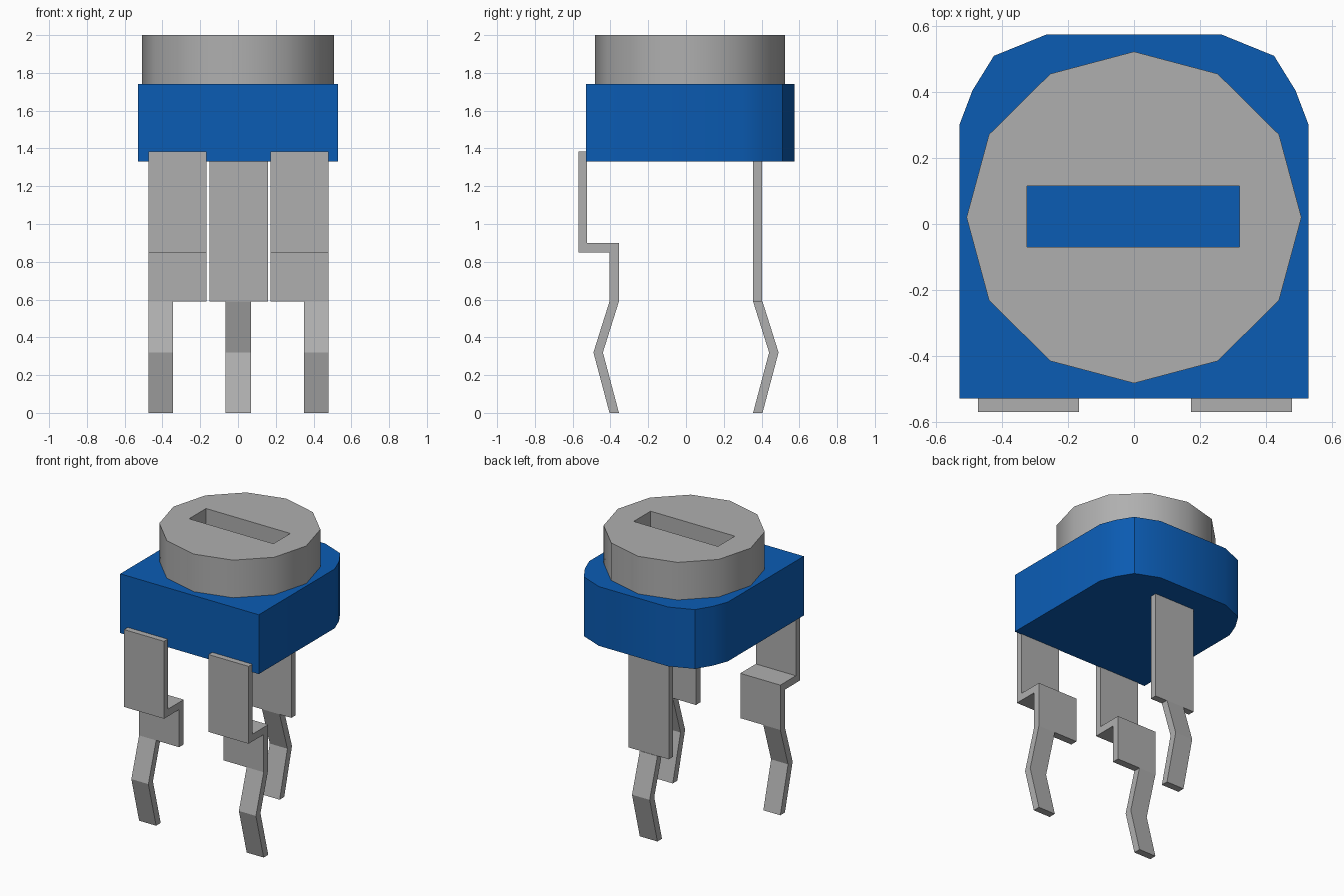
import bpy, bmesh, math
from mathutils import Vector

cube = bpy.data.objects.get("Cube")
if cube:
    bpy.data.objects.remove(cube, do_unlink=True)


def material(name, rgb):
    m = bpy.data.materials.new(name)
    m.use_nodes = True
    m.diffuse_color = (*rgb, 1)
    m.node_tree.nodes["Principled BSDF"].inputs["Base Color"].default_value = (*rgb, 1)
    return m


BLUE = material("blue plastic", (0.0033, 0.107, 0.456))
GREY = material("grey metal", (0.43, 0.43, 0.43))


def finish(bm, name, mat, smooth=False):
    bmesh.ops.recalc_face_normals(bm, faces=bm.faces[:])
    mesh = bpy.data.meshes.new(name)
    bm.to_mesh(mesh)
    bm.free()
    mesh.materials.append(mat)
    ob = bpy.data.objects.new(name, mesh)
    bpy.context.collection.objects.link(ob)
    if smooth:
        bpy.ops.object.select_all(action='DESELECT')
        ob.select_set(True)
        bpy.context.view_layer.objects.active = ob
        bpy.ops.object.shade_smooth_by_angle(angle=math.radians(35))
    return ob


def add_prism(bm, points, offset):
    """Extrude a closed polygon along an offset vector, capped at both ends."""
    face = bm.faces.new([bm.verts.new(p) for p in points])
    ext = bmesh.ops.extrude_face_region(bm, geom=[face], use_keep_orig=True)
    verts = [g for g in ext["geom"] if isinstance(g, bmesh.types.BMVert)]
    bmesh.ops.translate(bm, verts=verts, vec=Vector(offset))


# Housing: square front, chamfered rear corners
half = [(0.53, -0.53), (0.53, 0.30), (0.49, 0.405), (0.425, 0.51), (0.265, 0.575)]
outline = half + [(-x, y) for x, y in reversed(half)]
bm = bmesh.new()
add_prism(bm, [(x, y, 1.33) for x, y in outline], (0, 0, 0.41))
finish(bm, "housing", BLUE, True)

# Adjustment knob: twelve-sided disc with a slot cut right through to the housing
bm = bmesh.new()
Z0, Z1 = 1.74, 2.0
disc = [(0.508 * math.cos(i * math.pi / 6), 0.02 + 0.503 * math.sin(i * math.pi / 6))
        for i in range(12)]
slot = [(-0.325, -0.07), (0.32, -0.07), (0.32, 0.115), (-0.325, 0.115)]
rims = []
for loop in (disc, slot):
    low = [bm.verts.new((x, y, Z0)) for x, y in loop]
    top = [bm.verts.new((x, y, Z1)) for x, y in loop]
    n = len(loop)
    for i in range(n):
        j = (i + 1) % n
        bm.faces.new((low[i], low[j], top[j], top[i]))
        rims.append(bm.edges.get((top[i], top[j])))
bmesh.ops.triangle_fill(bm, edges=rims, use_beauty=True, normal=(0, 0, 1))
finish(bm, "slotted_knob", GREY, True)

# Terminals: wide bent plate above, narrow kinked pin below, as side profiles (y, z)
front_plate = [(-0.57, 1.385), (-0.57, 0.85), (-0.405, 0.85), (-0.405, 0.59),
               (-0.355, 0.59), (-0.355, 0.90), (-0.525, 0.90), (-0.525, 1.385)]
front_pin = [(-0.405, 0.59), (-0.49, 0.32), (-0.405, 0), (-0.355, 0),
             (-0.44, 0.32), (-0.355, 0.59)]
back_plate = [(0.355, 1.33), (0.355, 0.59), (0.402, 0.59), (0.402, 1.33)]
back_pin = [(-y, z) for y, z in front_pin]


def terminal(name, plate, plate_x, pin, pin_x):
    bm = bmesh.new()
    for profile, (x0, x1) in ((plate, plate_x), (pin, pin_x)):
        add_prism(bm, [(x0, y, z) for y, z in profile], (x1 - x0, 0, 0))
    finish(bm, name, GREY)


terminal("front_right_terminal", front_plate, (-0.473, -0.167), front_pin, (-0.473, -0.343))
terminal("front_left_terminal", front_plate, (0.173, 0.48), front_pin, (0.35, 0.48))
terminal("back_terminal", back_plate, (-0.15, 0.16), back_pin, (-0.065, 0.07))
